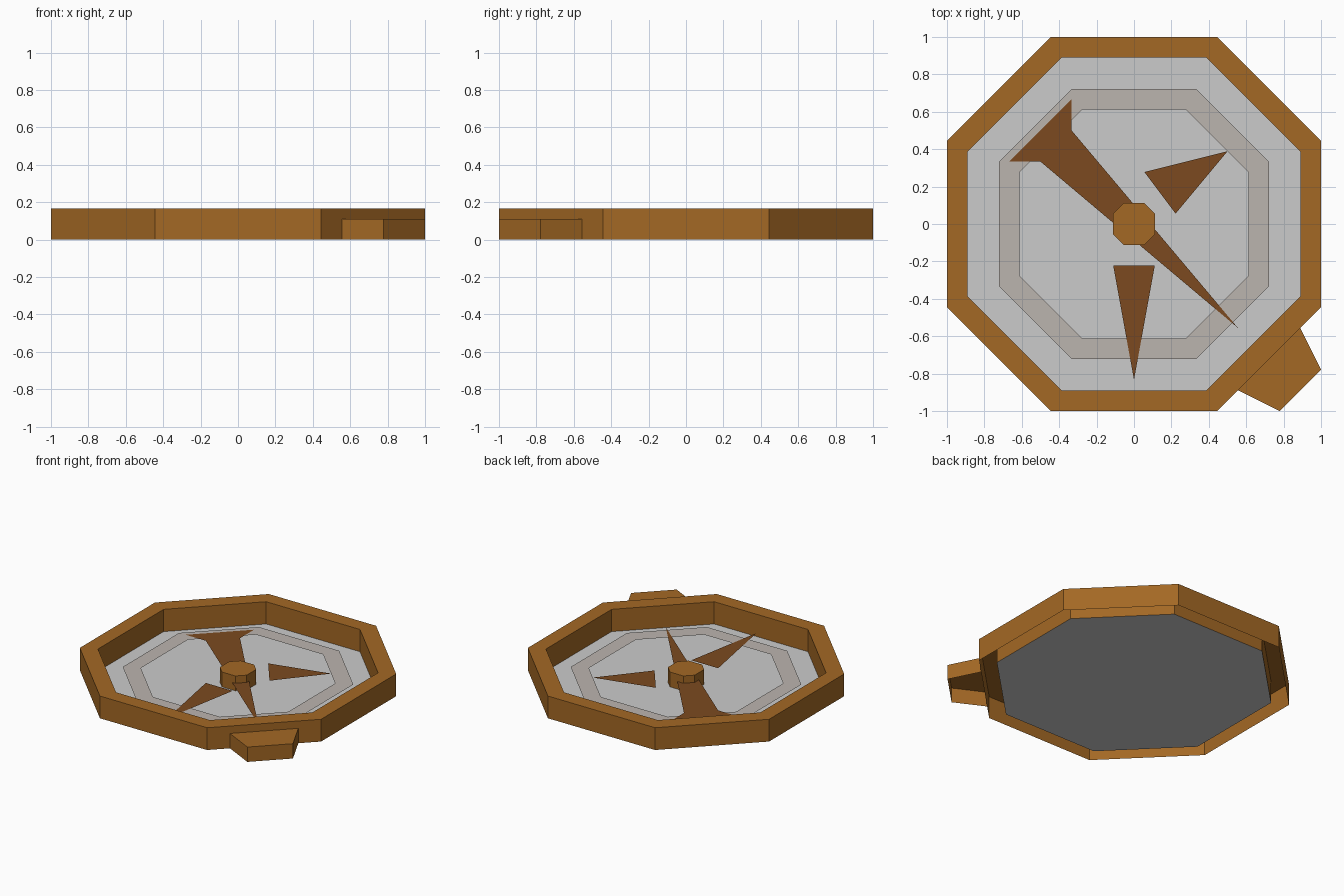
import bpy

if "Cube" in bpy.data.objects:
    bpy.data.objects.remove(bpy.data.objects["Cube"])

U = 1 / 18  # model unit


def material(name, rgb):
    m = bpy.data.materials.new(name)
    m.diffuse_color = (*rgb, 1)
    m.use_nodes = True
    m.node_tree.nodes["Principled BSDF"].inputs["Base Color"].default_value = m.diffuse_color
    return m


BRASS = material("brass", (0.37, 0.14, 0.018))
BROWN = material("brown", (0.20, 0.068, 0.014))
PALE = material("pale_grey", (0.50, 0.46, 0.43))


def octagon(a, b):
    """Counter-clockwise octagon with flats at distance a and half flat length b."""
    return [(a, -b), (a, b), (b, a), (-b, a), (-a, b), (-a, -b), (-b, -a), (b, -a)]


def build(name, verts, faces, mat=None):
    me = bpy.data.meshes.new(name)
    me.from_pydata([(x * U, y * U, z * U) for x, y, z in verts], [], faces)
    if mat:
        me.materials.append(mat)
    ob = bpy.data.objects.new(name, me)
    bpy.context.collection.objects.link(ob)
    return ob


def flat(name, pts, z, mat=None):
    return build(name, [(x, y, z) for x, y in pts], [range(len(pts))], mat)


def loft(name, rings, mat, cap=False):
    """Join (outline, z) rings with quads, optionally capping the last one."""
    n = len(rings[0][0])
    verts = [(x, y, z) for pts, z in rings for x, y in pts]
    faces = [(r * n + i, r * n + (i + 1) % n, (r + 1) * n + (i + 1) % n, (r + 1) * n + i)
             for r in range(len(rings) - 1) for i in range(n)]
    if cap:
        faces.append(range((len(rings) - 1) * n, len(rings) * n))
    return build(name, verts, faces, mat)


# Case: hollow rim with open underside, and the floor plate
outer, inner = octagon(18, 8), octagon(16, 7)
loft("rim", [(outer, 0), (outer, 3), (inner, 3), (inner, 0)], BRASS)
flat("face_plate", inner, 0)

# Side lug, open below
lug = [(10, -16), (14, -18), (18, -14), (16, -10)]
loft("side_lug", [(lug, 0), (lug, 2)], BRASS, cap=True)

# Dial ring level with the pointers
loft("dial_ring", [(octagon(13, 6), 1), (octagon(11, 5), 1)], PALE)

# Needle and pointer marks
flat("needle", [(10, -10), (-6, 9), (-6, 12), (-12, 6), (-9, 6)], 1.02, BROWN)
flat("south_pointer", [(-2, -4), (0, -15), (2, -4)], 1.02, BROWN)
flat("east_pointer", [(1, 5), (4, 1), (9, 7)], 1.02, BROWN)

# Centre hub
hub = octagon(2, 1)
loft("hub", [(hub, 0), (hub, 2)], BRASS, cap=True)
